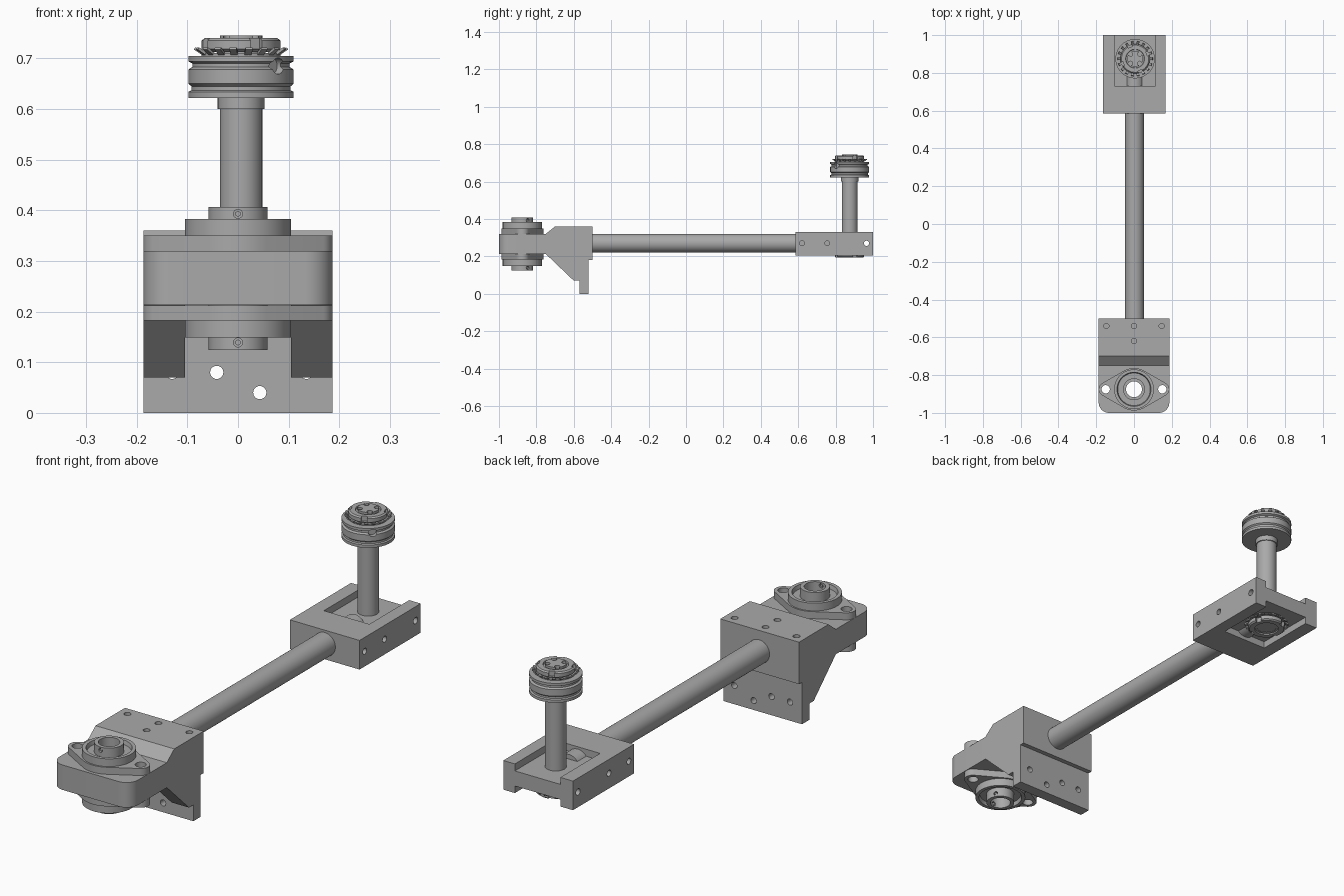
import bpy, bmesh, math
from math import sin, cos, pi
from mathutils import Matrix, Vector
from mathutils.geometry import convex_hull_2d

if "Cube" in bpy.data.objects:
    bpy.data.objects.remove(bpy.data.objects["Cube"])

steel = bpy.data.materials.new("grey_steel")
steel.use_nodes = True
GREY = (0.4, 0.4, 0.4, 1)
steel.diffuse_color = GREY
steel.node_tree.nodes["Principled BSDF"].inputs["Base Color"].default_value = GREY


def finish(name, bm):
    bmesh.ops.recalc_face_normals(bm, faces=bm.faces[:])
    mesh = bpy.data.meshes.new(name)
    bm.to_mesh(mesh)
    bm.free()
    mesh.materials.append(steel)
    ob = bpy.data.objects.new(name, mesh)
    bpy.context.collection.objects.link(ob)
    return ob


def activate(ob):
    bpy.ops.object.select_all(action='DESELECT')
    ob.select_set(True)
    bpy.context.view_layer.objects.active = ob


def smooth(*obs):
    for ob in obs:
        activate(ob)
        bpy.ops.object.shade_smooth_by_angle(angle=math.radians(35))


def prism(name, pts, axis, a, b):
    """Extrude a flat outline along x (points are y, z) or z (points are x, y)."""
    bm = bmesh.new()
    place = (lambda p: (a, p[0], p[1])) if axis == 'x' else (lambda p: (p[0], p[1], a))
    face = bm.faces.new([bm.verts.new(place(p)) for p in pts])
    out = bmesh.ops.extrude_face_region(bm, geom=[face])
    step = Vector((b - a, 0, 0) if axis == 'x' else (0, 0, b - a))
    bmesh.ops.translate(bm, vec=step, verts=[g for g in out["geom"] if isinstance(g, bmesh.types.BMVert)])
    return finish(name, bm)


def box(name, x0, x1, y0, y1, z0, z1):
    return prism(name, [(x0, y0), (x1, y0), (x1, y1), (x0, y1)], 'z', z0, z1)


def rod(name, p, q, r, n=32):
    p, q = Vector(p), Vector(q)
    bm = bmesh.new()
    turn = (q - p).to_track_quat('Z', 'Y').to_matrix().to_4x4()
    bmesh.ops.create_cone(bm, cap_ends=True, segments=n, radius1=r, radius2=r, depth=(q - p).length,
                          matrix=Matrix.Translation((p + q) / 2) @ turn)
    return finish(name, bm)


def lathe(name, profile, x, y, n=64):
    """Spin a closed (radius, z) outline about a vertical axis."""
    bm = bmesh.new()
    rings = [[bm.verts.new((x + r * cos(2 * pi * i / n), y + r * sin(2 * pi * i / n), z))
              for i in range(n)] for r, z in profile]
    for k, ring in enumerate(rings):
        nxt = rings[(k + 1) % len(rings)]
        for i in range(n):
            j = (i + 1) % n
            bm.faces.new((ring[i], ring[j], nxt[j], nxt[i]))
    return finish(name, bm)


def cut(ob, *cutters):
    for c in cutters:
        c.hide_render = True
        m = ob.modifiers.new("cut", 'BOOLEAN')
        m.operation, m.solver, m.object = 'DIFFERENCE', 'EXACT', c
        activate(ob)
        bpy.ops.object.modifier_apply(modifier=m.name)
        bpy.data.objects.remove(c)


def circle(x, y, r, a0=0, a1=2 * pi, n=48):
    return [(x + r * cos(a0 + (a1 - a0) * i / n), y + r * sin(a0 + (a1 - a0) * i / n)) for i in range(n + 1)]


W = 0.187
BY = -0.875            # bearing axis
PX, PY = 0.006, 0.875  # post axis

# Bracket body with open middle below the bearing
body = prism("bracket_body", [(-.75, .32), (-.70, .36), (-.5, .36), (-.5, .18), (-.52, .18), (-.52, 0),
                              (-.57, 0), (-.57, .07), (-.60, .07), (-.75, .213)], 'x', -W, W)
cut(body, box("c", -.105, .105, -.8, -.57, -.1, .213))
for x, y in ((-.147, -.54), (0, -.54), (.147, -.54), (0, -.62)):
    cut(body, rod("c", (x, y, .32), (x, y, .4), .014))
for x, z in ((-.13, .08), (-.042, .08), (.043, .04), (.135, .08)):
    cut(body, rod("c", (x, -.575, z), (x, -.45, z), .013))

# Rounded bearing plate
plate = prism("bearing_plate", [(W, -.75), (-W, -.75)] + circle(-W + .055, -.945, .055, pi, 1.5 * pi, 10)
              + circle(W - .055, -.945, .055, 1.5 * pi, 2 * pi, 10), 'z', .213, .32)
cut(plate, rod("c", (0, BY, 0), (0, BY, 1), .056, 64))
for s in (-1, 1):
    cut(plate, rod("c", (s * .15, BY, 0), (s * .15, BY, 1), .022))

# Flanged bearings above and below the plate
outline = circle(0, BY, .112) + circle(.15, BY, .037) + circle(-.15, BY, .037)
hull = [outline[i] for i in convex_hull_2d([Vector(p) for p in outline])]
boss = [(.056, .33), (.105, .33), (.105, .383), (.09, .383), (.086, .366), (.056, .366)]
for side in ("upper", "lower"):
    f = (lambda z: z) if side == "upper" else (lambda z: .532 - z)
    flange = prism(side + "_flange", hull, 'z', f(.32), f(.35))
    cut(flange, rod("c", (0, BY, 0), (0, BY, 1), .08, 64))
    for s in (-1, 1):
        cut(flange, rod("c", (s * .15, BY, 0), (s * .15, BY, 1), .022))
    housing = lathe(side + "_bearing_housing", [(r, f(z)) for r, z in boss], 0, BY)
    smooth(flange, housing)
sleeve = lathe("bearing_sleeve", [(.042, .124), (.058, .124), (.058, .407), (.042, .407)], 0, BY)
for z in (.393, .139):
    for a in (-pi / 2, pi / 6):
        d = Vector((cos(a), sin(a), 0))
        c = Vector((0, BY, z))
        cut(sleeve, rod("c", c + d * .03, c + d * .08, .009, 16))
        screw = rod("set_screw", c + d * .044, c + d * .054, .006, 6)

# Long tube between the blocks
tube = rod("long_tube", (.003, -.52, .27), (.003, .79, .27), .05, 64)

# Rear block with channels open at the back on both faces
block = box("rear_block", -.163, .168, .585, 1, .205, .33)
cut(block, box("c", -.103, .113, .73, 1.1, .3, .4), box("c", -.103, .113, .73, 1.1, .1, .235))
cut(block, rod("c", (-.3, .965, .27), (.3, .965, .27), .014))
for y in (.62, .755):
    for x in (-.163, .168):
        cut(block, rod("c", (x - .04, y, .27), (x + .04, y, .27), .013))

# Upright post with collar and slotted end
post = rod("post", (PX, PY, .2), (PX, PY, .745), .042, 64)
for i in range(4):
    a = i * pi / 2 + pi / 4
    x, y = PX + .034 * cos(a), PY + .034 * sin(a)
    cut(post, rod("c", (x, y, .73), (x, y, .8), .011, 16))
collar = rod("post_collar", (PX, PY, .6), (PX, PY, .625), .046, 64)

# Grooved roller
R = .104
roller = lathe("grooved_roller", [(.04, .622), (R, .622), (R, .634), (.098, .637), (.098, .645), (R, .65),
                                  (R, .678), (.096, .683), (.096, .69), (R, .694), (R, .705), (.04, .705)], PX, PY)
d = Vector((cos(-pi / 4), sin(-pi / 4), 0))
c = Vector((PX, PY, .685))
cut(roller, rod("c", c + d * .085, c + d * .14, .016))


# Slotted lock nut and toothed washer; flip = -1 hangs them downwards
def lock_nut(name, base, flip):
    h = lambda z: base + flip * z
    nut = lathe(name + "_nut", [(.04, h(.008)), (.07, h(.008)), (.078, h(.014)), (.078, h(.03)),
                                (.072, h(.035)), (.05, h(.035)), (.048, h(.03)), (.04, h(.03))], PX, PY)
    for i in range(4):
        slot = box("c", .066, .1, -.012, .012, h(flip * flip * .014), h(.05))
        slot.data.transform(Matrix.Translation((PX, PY, 0)) @ Matrix.Rotation(i * pi / 2 + .4, 4, 'Z'))
        cut(nut, slot)
    washer = lathe(name + "_washer", [(.04, h(0)), (.078, h(0)), (.078, h(.006)), (.04, h(.006))], PX, PY)
    bm = bmesh.new()
    for i in range(18):
        bmesh.ops.create_cube(bm, size=1, matrix=Matrix.Translation((PX, PY, h(.008)))
                              @ Matrix.Rotation(i * pi / 9, 4, 'Z') @ Matrix.Translation((.082, 0, 0))
                              @ Matrix.Rotation(-flip * .6, 4, 'Y') @ Matrix.Diagonal((.024, .014, .005, 1)))
    finish(name + "_washer_teeth", bm)
    smooth(nut, washer)


lock_nut("top", .705, 1)
lock_nut("bottom", .228, -1)
smooth(body, plate, sleeve, tube, block, post, collar, roller)
